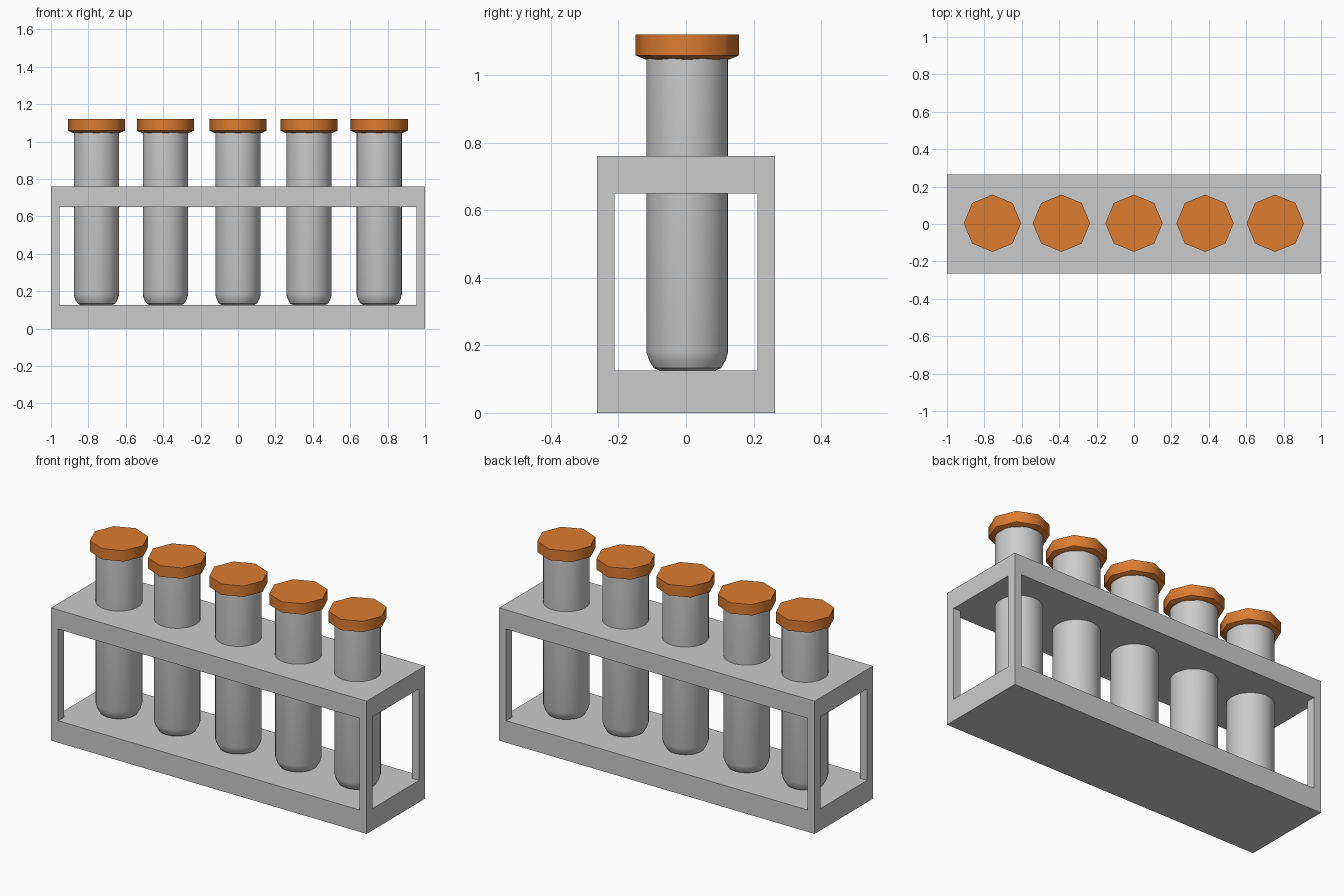
import bpy, bmesh, math
from mathutils import Vector

if "Cube" in bpy.data.objects:
    bpy.data.objects.remove(bpy.data.objects["Cube"])

orange = bpy.data.materials.new("orange")
orange.diffuse_color = (0.72, 0.20, 0.03, 1)
orange.use_nodes = True
orange.node_tree.nodes["Principled BSDF"].inputs["Base Color"].default_value = orange.diffuse_color


def finish(name, bm, mat=None, smooth=None):
    bmesh.ops.recalc_face_normals(bm, faces=bm.faces)
    me = bpy.data.meshes.new(name)
    bm.to_mesh(me)
    bm.free()
    ob = bpy.data.objects.new(name, me)
    bpy.context.collection.objects.link(ob)
    if mat:
        me.materials.append(mat)
    if smooth:
        bpy.ops.object.select_all(action='DESELECT')
        ob.select_set(True)
        bpy.context.view_layer.objects.active = ob
        bpy.ops.object.shade_smooth_by_angle(angle=math.radians(smooth))
    return ob


def lathe(name, profile, sides, x, mat=None, smooth=None):
    """Closed solid of revolution around a vertical axis, profile = (radius, z)."""
    bm = bmesh.new()
    rings = [[bm.verts.new((x + r * math.cos(2 * math.pi * i / sides),
                            0.004 + r * math.sin(2 * math.pi * i / sides), z))
              for i in range(sides)] for r, z in profile]
    for a, b in zip(rings, rings[1:]):
        for i in range(sides):
            j = (i + 1) % sides
            bm.faces.new((a[i], a[j], b[j], b[i]))
    bm.faces.new(rings[0])
    bm.faces.new(rings[-1])
    return finish(name, bm, mat, smooth)


# Rack: one continuous frame made from the outer skin of a 3 x 3 x 3 cell layout
cuts = ((-1, -0.955, 0.955, 1), (-0.264, -0.212, 0.212, 0.264), (0, 0.125, 0.65, 0.76))


def solid(c):
    if min(c) < 0 or max(c) > 2:
        return False
    return c[2] != 1 or (c[0] != 1 and c[1] != 1)   # slabs, plus corner posts


bm = bmesh.new()
for cell in ((i, j, k) for i in range(3) for j in range(3) for k in range(3)):
    if not solid(cell):
        continue
    for axis in range(3):
        for side in (0, 1):
            nb = list(cell)
            nb[axis] += 2 * side - 1
            if solid(nb):
                continue
            u, v = (axis + 1) % 3, (axis + 2) % 3
            quad = []
            for du, dv in ((0, 0), (1, 0), (1, 1), (0, 1)):
                p = Vector()
                p[axis] = cuts[axis][cell[axis] + side]
                p[u] = cuts[u][cell[u] + du]
                p[v] = cuts[v][cell[v] + dv]
                quad.append(bm.verts.new(p))
            bm.faces.new(quad)
bmesh.ops.remove_doubles(bm, verts=bm.verts, dist=1e-4)
finish("rack_frame", bm)

# Test tubes with rounded lower ends, and their eight-sided caps
tube_profile = [(0.075, 0.122), (0.1, 0.133), (0.113, 0.155), (0.121, 0.18), (0.121, 1.06)]
cap_profile = [(0.125, 1.046), (0.153, 1.058), (0.153, 1.12)]
for n, x in enumerate((-0.757, -0.388, 0.0, 0.38, 0.755), 1):
    lathe(f"tube_{n}", tube_profile, 32, x, smooth=35)
    lathe(f"cap_{n}", cap_profile, 8, x, orange, smooth=50)
